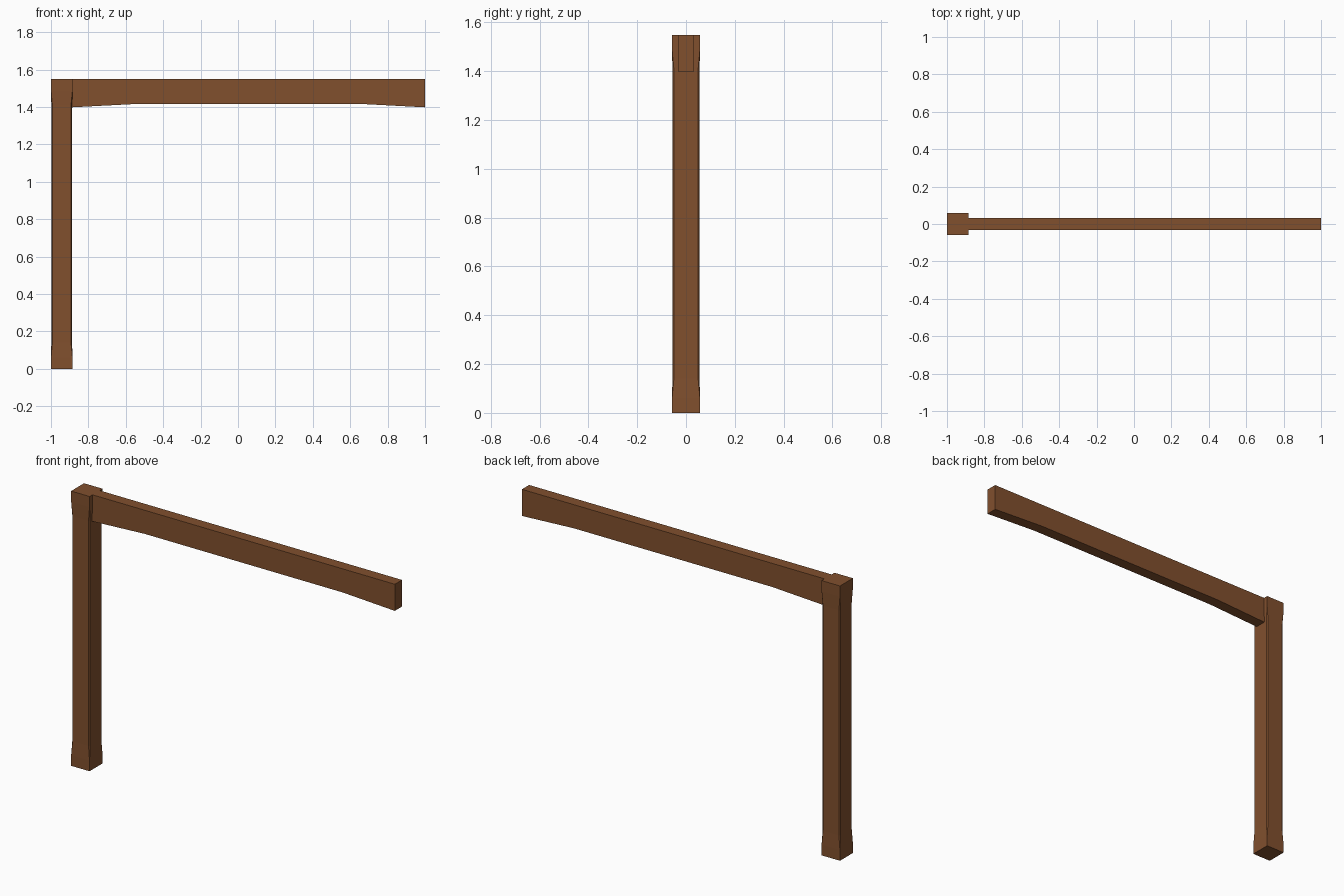
import bpy, bmesh, math

if "Cube" in bpy.data.objects:
    bpy.data.objects.remove(bpy.data.objects["Cube"])

wood = bpy.data.materials.new("brown_wood")
wood.diffuse_color = (0.22, 0.08, 0.027, 1)
wood.use_nodes = True
wood.node_tree.nodes["Principled BSDF"].inputs["Base Color"].default_value = wood.diffuse_color


def finish(name, bm):
    bmesh.ops.recalc_face_normals(bm, faces=bm.faces)
    mesh = bpy.data.meshes.new(name)
    bm.to_mesh(mesh)
    bm.free()
    mesh.materials.append(wood)
    obj = bpy.data.objects.new(name, mesh)
    bpy.context.collection.objects.link(obj)
    return obj


# Post: square ends, corners slightly eased along the shaft
def post(name, cx, half, height):
    bm = bmesh.new()
    rings = []
    for z, h, c in [(0, half, 0.0005), (0.06, half, 0.0005), (0.14, half - 0.002, 0.006),
                    (height - 0.14, half - 0.002, 0.006), (height - 0.06, half, 0.0005),
                    (height, half, 0.0005)]:
        k = h - c
        pts = [(h, -k), (h, k), (k, h), (-k, h), (-h, k), (-h, -k), (-k, -h), (k, -h)]
        rings.append([bm.verts.new((cx + x, y, z)) for x, y in pts])
    for a, b in zip(rings, rings[1:]):
        for i in range(8):
            j = (i + 1) % 8
            bm.faces.new((a[i], a[j], b[j], b[i]))
    bm.faces.new(rings[0])
    bm.faces.new(rings[-1])
    return finish(name, bm)


# Beam: side profile with a shallow raised underside, extruded across y
def beam(name, profile, half):
    bm = bmesh.new()
    face = bm.faces.new([bm.verts.new((x, -half, z)) for x, z in profile])
    out = bmesh.ops.extrude_face_region(bm, geom=[face])
    moved = [g for g in out["geom"] if isinstance(g, bmesh.types.BMVert)]
    bmesh.ops.translate(bm, verts=moved, vec=(0, 2 * half, 0))
    return finish(name, bm)


post("post", -0.9425, 0.0575, 1.548)
beam("cross_beam", [(-0.887, 1.398), (-0.56, 1.415), (0.675, 1.415),
                    (1.0, 1.398), (1.0, 1.548), (-0.887, 1.548)], 0.032)
